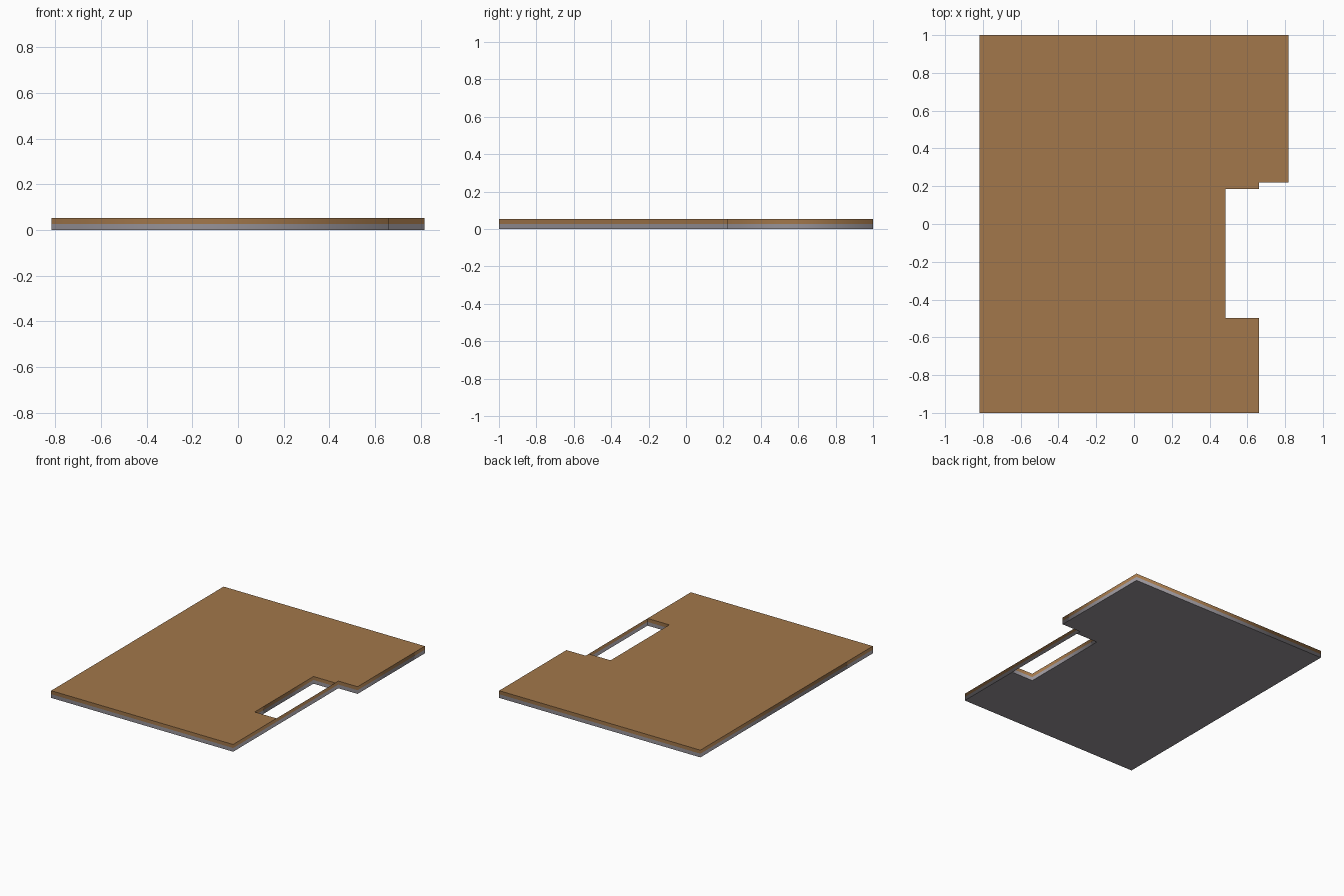
import bpy, bmesh

if "Cube" in bpy.data.objects:
    bpy.data.objects.remove(bpy.data.objects["Cube"])

TOP, MID = 0.053, 0.027


def material(name, rgb):
    m = bpy.data.materials.new(name)
    m.diffuse_color = (*rgb, 1.0)
    m.use_nodes = True
    m.node_tree.nodes["Principled BSDF"].inputs["Base Color"].default_value = m.diffuse_color
    return m


wood = material("wood brown", (0.36, 0.185, 0.07))
concrete = material("concrete grey", (0.31, 0.29, 0.315))

# Outer boundary (counter-clockwise) and the three-sided recess in its right side
outer = [(-0.817, -1), (0.661, -1), (0.661, 0.22), (0.817, 0.22), (0.817, 1), (-0.817, 1)]
recess = [(0.661, -0.498), (0.484, -0.498), (0.484, 0.184), (0.661, 0.184)]
outline = outer[:2] + recess + outer[2:]


def wall(bm, path, z0, z1, closed):
    # Smooth-shaded vertical band along a path
    low = [bm.verts.new((x, y, z0)) for x, y in path]
    high = [bm.verts.new((x, y, z1)) for x, y in path]
    n = len(path)
    for i in range(n if closed else n - 1):
        j = (i + 1) % n
        bm.faces.new((low[i], low[j], high[j], high[i])).smooth = True


def layer(name, z0, z1, cap_z, mat):
    bm = bmesh.new()
    # Outer band spans the recess as a thin closing strip
    wall(bm, outer, z0, z1, True)
    wall(bm, recess, z0, z1, False)
    # Flat cap, facing up on the upper layer and down on the lower one
    pts = outline if cap_z == z1 else outline[::-1]
    cap = bm.faces.new([bm.verts.new((x, y, cap_z)) for x, y in pts])
    bmesh.ops.triangulate(bm, faces=[cap])
    me = bpy.data.meshes.new(name)
    bm.to_mesh(me)
    bm.free()
    me.materials.append(mat)
    ob = bpy.data.objects.new(name, me)
    bpy.context.collection.objects.link(ob)


layer("floor_boards", MID, TOP, TOP, wood)
layer("floor_base", 0.0, MID, 0.0, concrete)
